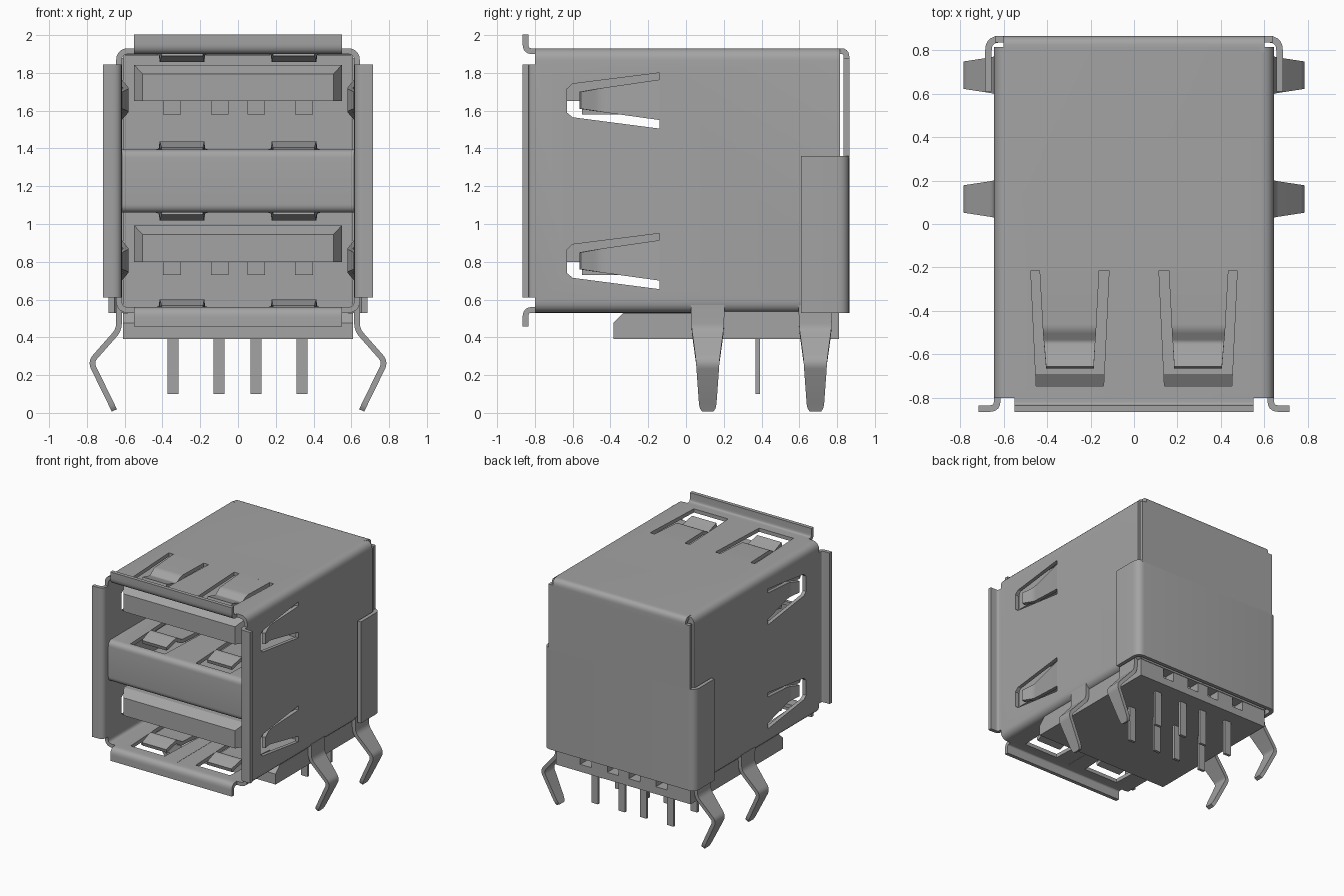
import bpy, bmesh, math
from mathutils import Vector

cube = bpy.data.objects.get("Cube")
if cube:
    bpy.data.objects.remove(cube, do_unlink=True)

metal = bpy.data.materials.new("mid_grey")
GREY = (0.37, 0.37, 0.37, 1)
metal.use_nodes = True
metal.diffuse_color = GREY
for node in metal.node_tree.nodes:
    if node.type == 'BSDF_PRINCIPLED':
        node.inputs["Base Color"].default_value = GREY

T = 0.03        # sheet thickness
DROP = 0.85     # distance between the two ports
parts, cutters = [], []
PLACE = {
    'YZ': lambda a, b, w: (w, a, b),
    'XZ': lambda a, b, w: (a, w, b),
    'XY': lambda a, b, w: (a, b, w),
}


def finish(name, bm, helper=False):
    bmesh.ops.recalc_face_normals(bm, faces=bm.faces[:])
    mesh = bpy.data.meshes.new(name)
    bm.to_mesh(mesh)
    bm.free()
    mesh.materials.append(metal)
    obj = bpy.data.objects.new(name, mesh)
    bpy.context.collection.objects.link(obj)
    obj.hide_render = helper
    (cutters if helper else parts).append(obj)
    return obj


def loft(name, rings, helper=False):
    """Closed solid through rings of equal point count."""
    bm = bmesh.new()
    vs = [[bm.verts.new(p) for p in ring] for ring in rings]
    n = len(vs[0])
    for r0, r1 in zip(vs, vs[1:]):
        for i in range(n):
            j = (i + 1) % n
            bm.faces.new((r0[i], r0[j], r1[j], r1[i]))
    bm.faces.new(vs[0])
    bm.faces.new(vs[-1])
    return finish(name, bm, helper)


def prism(name, outline, axes, w0, w1, helper=False):
    return loft(name, [[PLACE[axes](a, b, w) for a, b in outline] for w in (w0, w1)], helper)


def box(name, x0, x1, y0, y1, z0, z1, helper=False):
    return prism(name, [(x0, y0), (x1, y0), (x1, y1), (x0, y1)], 'XY', z0, z1, helper)


def rounded(points, r, steps=5):
    """Round the inner corners of a path; widths are blended along with it."""
    pts = [Vector(p) for p in points]
    out = [pts[0]]
    for before, p, after in zip(pts, pts[1:], pts[2:]):
        a = p.lerp(before, min(0.45, r / (before - p).xy.length))
        b = p.lerp(after, min(0.45, r / (after - p).xy.length))
        for k in range(steps + 1):
            t = k / steps
            out.append(a.lerp(p, t).lerp(p.lerp(b, t), t))
    return out + [pts[-1]]


def ribbon(name, points, axes, r=0.05, thick=T):
    """Bent sheet: each point is (a, b, edge_from, edge_to)."""
    bm = bmesh.new()
    rows = [[bm.verts.new(PLACE[axes](p[0], p[1], p[k])) for k in (2, 3)]
            for p in rounded(points, r)]
    for p, q in zip(rows, rows[1:]):
        bm.faces.new((p[0], p[1], q[1], q[0]))
    obj = finish(name, bm)
    mod = obj.modifiers.new("Thickness", 'SOLIDIFY')
    mod.thickness, mod.offset, mod.use_even_offset = thick, 0, True
    return obj


def even(path, w0, w1):
    return [(a, b, w0, w1) for a, b in path]


def cut(obj, tools):
    for tool in tools:
        mod = obj.modifiers.new("Cut", 'BOOLEAN')
        mod.operation, mod.solver, mod.object = 'DIFFERENCE', 'EXACT', tool


# Shell tube and the sheet divider between the ports
shell = ribbon("shell", even([(-0.001, 0.545), (-0.63, 0.545), (-0.63, 1.915), (0.63, 1.915),
                              (0.63, 0.545), (0.001, 0.545)], -0.8, 0.815), 'XZ')
divider = ribbon("divider", even([(0.06, 1.38), (-0.785, 1.38), (-0.785, 1.075), (0.06, 1.075)],
                                 -0.614, 0.614), 'YZ', 0.03)

# Windows around the springs
top_cuts, side_cuts = [], []
for s in (1, -1):
    outline = [(0.115 * s, -0.215), (0.475 * s, -0.215), (0.45 * s, -0.745), (0.14 * s, -0.745)]
    top_cuts.append(prism("spring_window_cutter", outline, 'XY', 0.3, 2.2, True))
for drop in (0, DROP):
    outline = [(-0.14, 1.80), (-0.60, 1.742), (-0.63, 1.715), (-0.63, 1.59), (-0.60, 1.565),
               (-0.14, 1.505)]
    side_cuts.append(prism("side_window_cutter", [(a, b - drop) for a, b in outline],
                           'YZ', -1, 1, True))
cut(shell, top_cuts + side_cuts)
cut(divider, top_cuts)

# Spring fingers on the shell top, divider and shell floor
for s in (1, -1):
    for z, d in ((1.915, -1), (1.38, 1), (1.075, -1), (0.545, 1)):
        ribbon("spring_finger", [
            (-0.21, z, 0.16 * s, 0.435 * s),
            (-0.48, z + 0.005 * d, 0.174 * s, 0.42 * s),
            (-0.54, z + 0.045 * d, 0.178 * s, 0.415 * s),
            (-0.66, z + 0.01 * d, 0.185 * s, 0.405 * s)], 'YZ', 0.02)
    # Side fingers, bowed inwards
    for drop in (0, DROP):
        ribbon("side_finger", [
            (0.63 * s, -0.135, 1.55 - drop, 1.765 - drop),
            (0.592 * s, -0.46, 1.595 - drop, 1.718 - drop),
            (0.625 * s, -0.56, 1.61 - drop, 1.70 - drop)], 'XY', 0.03)

# Flared lips round the mouth
for name, z, d in (("top_lip", 1.915, 1), ("bottom_lip", 0.545, -1)):
    ribbon(name, even([(-0.78, z), (-0.85, z), (-0.85, z + 0.087 * d)], -0.55, 0.55), 'YZ', 0.045)
for s in (1, -1):
    ribbon("side_lip", even([(0.63 * s, -0.78), (0.63 * s, -0.85), (0.715 * s, -0.85)],
                            0.61, 1.845), 'XY', 0.045)

# Back cover: folded from the top, wrapping the sides lower down
ribbon("back_bend", even([(0.79, 1.915), (0.85, 1.915), (0.85, 1.84)], -0.6, 0.6), 'YZ')
ribbon("back_upper", even([(0.85, 1.88), (0.85, 1.35)], -0.64, 0.64), 'YZ')
ribbon("back_wrap", even([(-0.67, 0.61), (-0.67, 0.85), (0.67, 0.85), (0.67, 0.61)],
                         0.53, 1.36), 'XY')

# Insulating body with notches along the lower back edge
body = prism("body", [(-0.385, 0.39), (0.81, 0.39), (0.81, 1.895), (0.05, 1.895), (0.05, 0.53),
                      (-0.33, 0.53), (-0.385, 0.475)], 'YZ', -0.61, 0.61)
PINS = (-0.345, -0.1, 0.095, 0.34)
cut(body, [box("notch_cutter", x - 0.05, x + 0.05, 0.72, 0.9, 0.45, 0.55, True) for x in PINS])

# Tongues with chamfered noses, and their contacts
for drop in (0, DROP):
    rings = []
    for y, hx, top in ((-0.76, 0.505, 1.795), (-0.69, 0.55, 1.842), (0.1, 0.55, 1.842)):
        low = 1.65 - drop
        rings.append([(-hx, y, low), (hx, y, low), (hx, y, top - drop), (-hx, y, top - drop)])
    loft("tongue", rings)
    for x in (-0.35, -0.097, 0.097, 0.35):
        box("contact", x - 0.047, x + 0.047, -0.55, 0.1, 1.58 - drop, 1.66 - drop)

# Solder pins
for y in (0.38, 0.685):
    for x in PINS:
        box("pin", x - 0.029, x + 0.029, y - 0.011, y + 0.011, 0.1, 0.42)

# Kinked mounting legs
for s in (1, -1):
    for y in (0.115, 0.685):
        path = [(0.63, 0.57, 0.09), (0.63, 0.44, 0.085), (0.78, 0.27, 0.062),
                (0.665, 0.035, 0.045), (0.655, 0.013, 0.03)]
        ribbon("mounting_leg", [(x * s, z, y - h, y + h) for x, z, h in path], 'XZ', 0.035)

# Apply the modifiers, smooth the bends and drop the cutters
bpy.ops.object.select_all(action='DESELECT')
for obj in parts:
    obj.select_set(True)
bpy.context.view_layer.objects.active = parts[0]
bpy.ops.object.convert(target='MESH')
bpy.ops.object.shade_smooth_by_angle(angle=math.radians(30))
for obj in cutters:
    bpy.data.objects.remove(obj, do_unlink=True)
